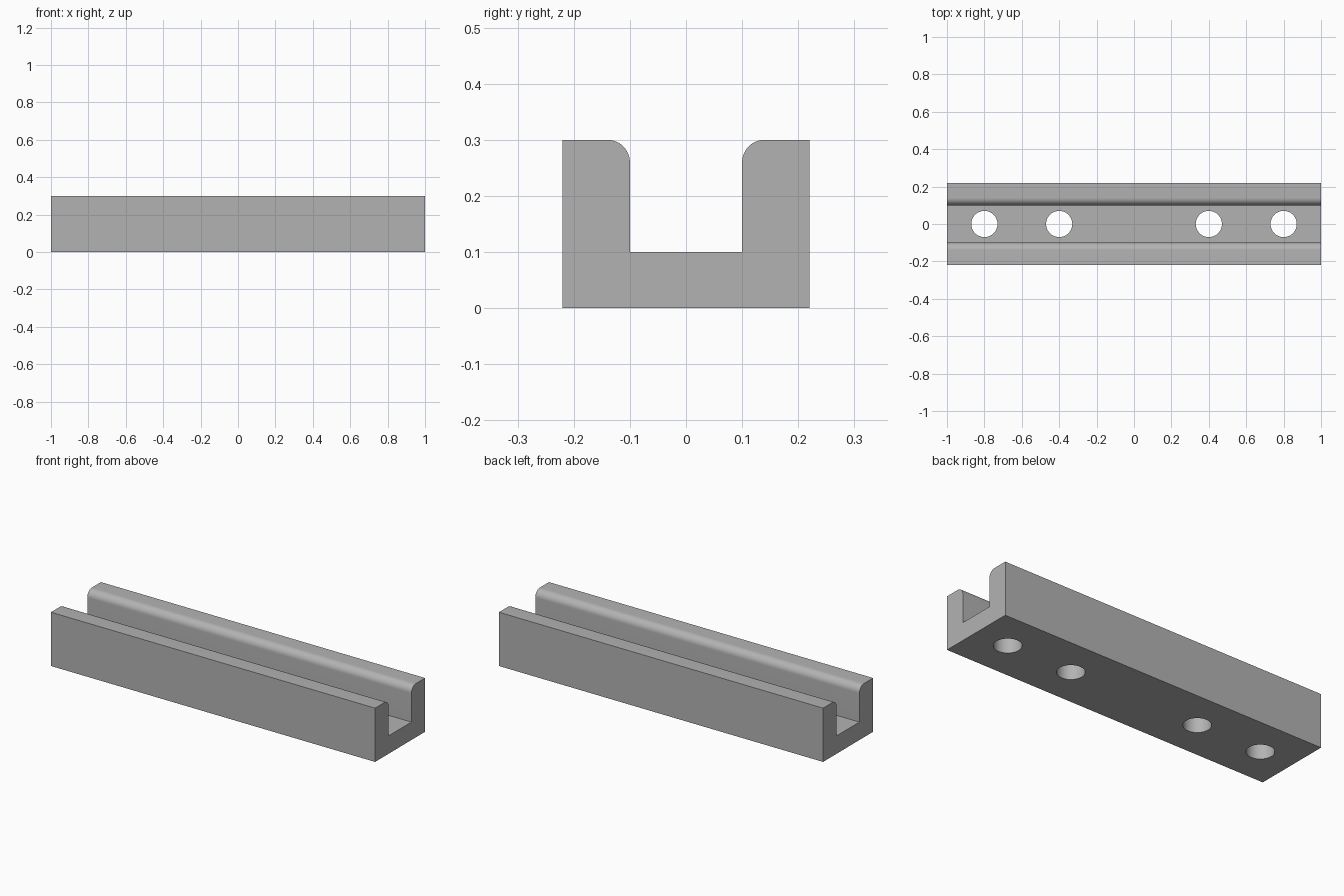
import bpy
import bmesh
from math import cos, sin, pi, radians

if "Cube" in bpy.data.objects:
    bpy.data.objects.remove(bpy.data.objects["Cube"], do_unlink=True)

LENGTH, HALF_WIDTH, HEIGHT = 2.0, 0.22, 0.30
HALF_SLOT, FLOOR, FILLET = 0.10, 0.10, 0.04
HOLE_RADIUS, HOLE_X = 0.07, (-0.8, -0.4, 0.4, 0.8)
FILLET_STEPS = 12

grey = bpy.data.materials.new("plain_grey")
grey.use_nodes = True
colour = (0.45, 0.45, 0.45, 1)
grey.diffuse_color = colour
grey.node_tree.nodes["Principled BSDF"].inputs["Base Color"].default_value = colour

# Half of the channel section, from the outer bottom corner to the slot floor
half = [(HALF_WIDTH, 0), (HALF_WIDTH, HEIGHT)]
for i in range(FILLET_STEPS + 1):
    a = pi / 2 * (1 + i / FILLET_STEPS)
    half.append((HALF_SLOT + FILLET + FILLET * cos(a),
                 HEIGHT - FILLET + FILLET * sin(a)))
half.append((HALF_SLOT, FLOOR))
section = half + [(-y, z) for y, z in reversed(half)]

# Channel rail: the mirrored section extruded along x
bm = bmesh.new()
end = bm.faces.new([bm.verts.new((-LENGTH / 2, y, z)) for y, z in section])
swept = bmesh.ops.extrude_face_region(bm, geom=[end], use_keep_orig=True)
bmesh.ops.translate(bm, vec=(LENGTH, 0, 0),
                    verts=[g for g in swept["geom"] if isinstance(g, bmesh.types.BMVert)])
bmesh.ops.recalc_face_normals(bm, faces=bm.faces)
mesh = bpy.data.meshes.new("channel_rail")
bm.to_mesh(mesh)
bm.free()
mesh.materials.append(grey)
rail = bpy.data.objects.new("channel_rail", mesh)
bpy.context.collection.objects.link(rail)

# Bolt holes through the floor
for x in HOLE_X:
    bpy.ops.mesh.primitive_cylinder_add(vertices=64, radius=HOLE_RADIUS,
                                        depth=FLOOR * 2, location=(x, 0, FLOOR / 2))
    cutter = bpy.context.object
    cutter.name = "hole_cutter"
    cutter.hide_render = True
    cutter.data.materials.append(grey)
    cut = rail.modifiers.new("bolt_hole", "BOOLEAN")
    cut.operation = "DIFFERENCE"
    cut.solver = "EXACT"
    cut.object = cutter
    bpy.context.view_layer.objects.active = rail
    bpy.ops.object.modifier_apply(modifier=cut.name)
    bpy.data.objects.remove(cutter, do_unlink=True)

# Smooth fillets and hole walls, sharp edges elsewhere
bpy.ops.object.select_all(action="DESELECT")
rail.select_set(True)
bpy.context.view_layer.objects.active = rail
bpy.ops.object.shade_smooth_by_angle(angle=radians(30))
